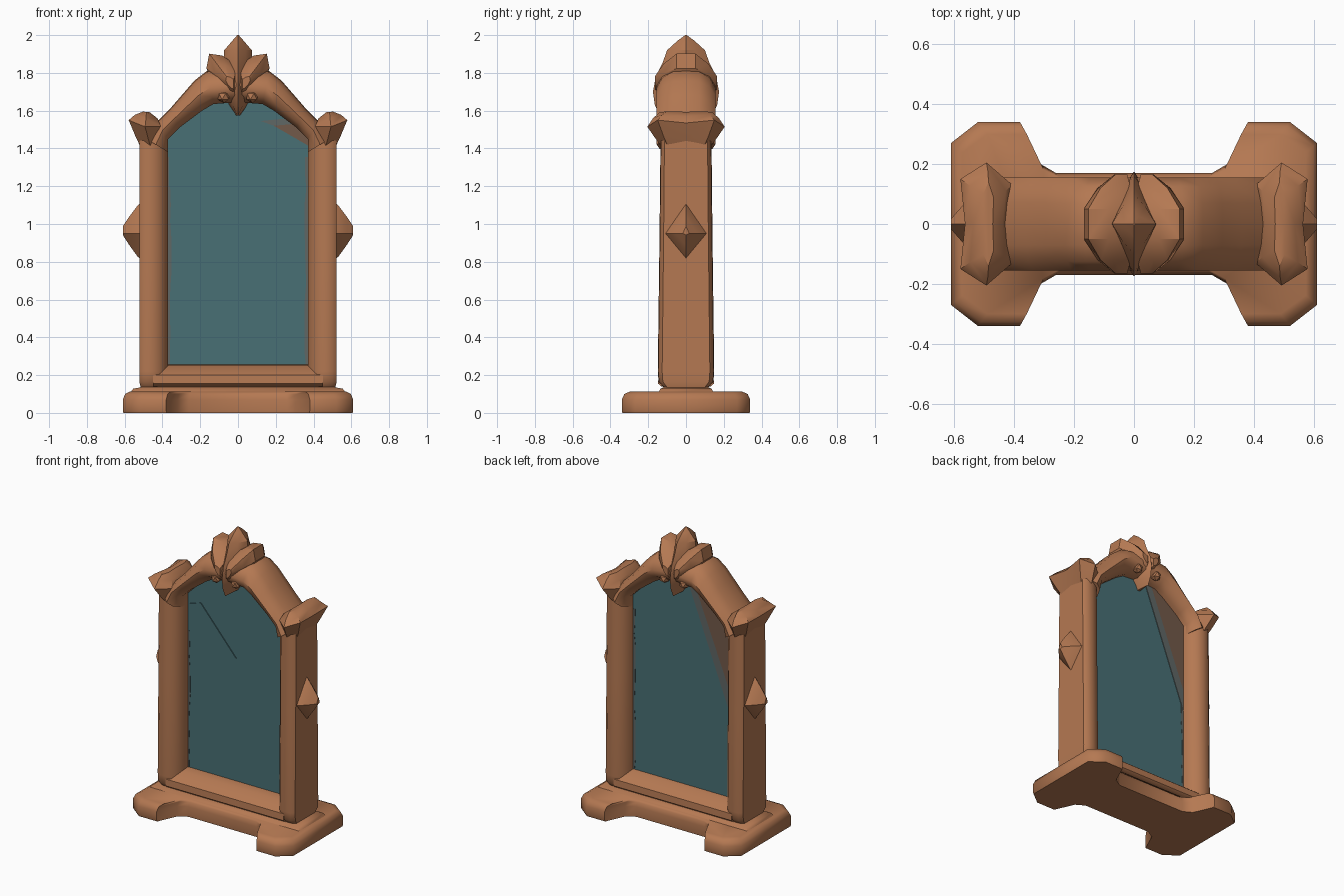
import bpy, bmesh, math, random
from mathutils import Vector

if "Cube" in bpy.data.objects:
    bpy.data.objects.remove(bpy.data.objects["Cube"])

random.seed(4)


def material(name, colour):
    m = bpy.data.materials.new(name)
    m.diffuse_color = (*colour, 1)
    m.use_nodes = True
    m.node_tree.nodes["Principled BSDF"].inputs["Base Color"].default_value = m.diffuse_color
    return m


WOOD = material("carved wood", (0.46, 0.19, 0.085))
GLASS = material("teal glass", (0.066, 0.16, 0.178))
STAIN = material("tarnished glass", (0.17, 0.10, 0.067))
EDGE = material("faded glass", (0.115, 0.135, 0.13))
FRONT, BACK = -0.015, 0.045  # faces of the glass


def loft(name, rings, mat=WOOD, angle=35):
    """Skin a stack of rings that all have the same number of points."""
    bm = bmesh.new()
    vs = [[bm.verts.new(p) for p in r] for r in rings]
    n = len(rings[0])
    for a, b in zip(vs, vs[1:]):
        for i in range(n):
            j = (i + 1) % n
            bm.faces.new((a[i], a[j], b[j], b[i]))
    bm.faces.new(vs[0])
    bm.faces.new(vs[-1])
    bmesh.ops.remove_doubles(bm, verts=bm.verts, dist=1e-5)
    bmesh.ops.recalc_face_normals(bm, faces=bm.faces)
    me = bpy.data.meshes.new(name)
    bm.to_mesh(me)
    bm.free()
    me.materials.append(mat)
    ob = bpy.data.objects.new(name, me)
    bpy.context.collection.objects.link(ob)
    bpy.ops.object.select_all(action='DESELECT')
    ob.select_set(True)
    bpy.context.view_layer.objects.active = ob
    bpy.ops.object.shade_smooth_by_angle(angle=math.radians(angle))
    return ob


def plate(name, outline, y0, y1, mat):
    return loft(name, [[(x, y, z) for x, z in outline] for y in (y0, y1)], mat, 20)


def front_plate(name, outline, mat, t=0.004):
    plate(name, outline, FRONT - t, FRONT + 0.002, mat)


def back_plate(name, outline, mat, t=0.004):
    plate(name, outline, BACK - 0.002, BACK + t, mat)


# Base: dumbbell outline with wide feet, rounded over at the top
quarter = [(0.61, 0.0), (0.61, 0.27), (0.52, 0.34), (0.38, 0.34), (0.32, 0.205), (0.26, 0.17)]
right = [(x, -y) for x, y in quarter[:0:-1]] + quarter
foot = right + [(-x, y) for x, y in quarter[::-1]] + [(-x, -y) for x, y in quarter[1:]]


def foot_ring(sx, sy, z):
    return [(x * sx, y * sy, z) for x, y in foot]


loft("base", [foot_ring(0.995, 0.99, 0), foot_ring(1, 1, 0.01), foot_ring(1, 1, 0.07),
              foot_ring(0.98, 0.96, 0.10), foot_ring(0.94, 0.88, 0.112)], angle=60)


def box_ring(hx, hy, z):
    return [(-hx, -hy, z), (hx, -hy, z), (hx, hy, z), (-hx, hy, z)]


# Plinth between base and frame
loft("plinth", [box_ring(0.575, 0.15, 0.10), box_ring(0.555, 0.135, 0.128),
                box_ring(0.50, 0.115, 0.138), box_ring(0.49, 0.11, 0.17)], angle=50)

# Bottom rail with a rounded sill on both faces
rail = [(-0.13, 0.14), (-0.148, 0.155), (-0.145, 0.20), (-0.08, 0.25), (-0.01, 0.257),
        (0.01, 0.257), (0.08, 0.25), (0.145, 0.20), (0.148, 0.155), (0.13, 0.14)]
loft("bottom_rail", [[(x, y, z) for y, z in rail] for x in (-0.45, 0.45)], angle=45)

# Mirror glass set deep in the frame
half = [(0.39, 0.23), (0.39, 1.45), (0.26, 1.57), (0.13, 1.65), (0, 1.67)]
pane = half + [(-x, z) for x, z in half[-2::-1]]
plate("mirror_glass", pane, FRONT, BACK, GLASS)
front_plate("cracked_shard", [(0, 1.10), (-0.27, 1.41), (-0.365, 1.38), (-0.365, 1.20)], GLASS, 0.006)

# Tarnished and faded patches on the glass
front_plate("front_tarnish", [(0.19, 1.52), (0.38, 1.41), (0.38, 1.47), (0.30, 1.53)], STAIN)
front_plate("front_fade", [(0.12, 1.545), (0.19, 1.52), (0.30, 1.53), (0.27, 1.56)], EDGE)
back_plate("back_tarnish", [(-0.10, 1.65), (-0.25, 1.57), (-0.38, 1.46), (-0.38, 0.95)], STAIN)
back_plate("back_fade", [(-0.05, 1.65), (-0.10, 1.65), (-0.38, 0.95), (-0.38, 0.80)], EDGE)

# Ragged faded rim along the sides of the glass
for sx in (-1, 1):
    zs = [0.25 + 0.085 * i for i in range(14)]
    rim = [(sx * (0.362 - random.uniform(0, 0.012)), z) for z in zs]
    rim += [(sx * 0.38, zs[-1]), (sx * 0.38, zs[0])]
    front_plate("front_faded_rim", rim, EDGE, 0.002)
    back_plate("back_faded_rim", rim, EDGE, 0.002)

# Arch: (inner point, outer point) stations from the right post to the crown
stations = [((0.37, 1.38), (0.50, 1.46)), ((0.37, 1.45), (0.43, 1.54)), ((0.31, 1.51), (0.36, 1.61)),
            ((0.25, 1.555), (0.295, 1.685)), ((0.19, 1.60), (0.23, 1.76)),
            ((0.13, 1.635), (0.165, 1.81)), ((0, 1.645), (0, 1.83))]
stations += [((-a[0], a[1]), (-b[0], b[1])) for a, b in stations[-2::-1]]
half_section = [(0, -0.01), (0.0, -0.08), (0.22, -0.14), (0.5, -0.155), (0.8, -0.125), (0.97, -0.07)]
section = half_section + [(1, 0)] + [(t, -y) for t, y in half_section[::-1]]


def arch_ring(a, b):
    pts = [(Vector(a).lerp(Vector(b), t), y) for t, y in section]
    return [(p.x, y, p.y) for p, y in pts]


loft("arch", [arch_ring(a, b) for a, b in stations], angle=50)

half_post = [(0.37, -0.01), (0.37, -0.078), (0.415, -0.138), (0.46, -0.148), (0.50, -0.145), (0.522, -0.125)]
post = half_post + [(x, -y) for x, y in half_post[::-1]]
# Capital seen from above, with a height for each point: pointed front, back and outer corners
capital = [(-0.085, -0.13, 0), (0, -0.205, 0), (0.085, -0.15, 0.035), (0.07, 0, 0.02),
           (0.085, 0.15, 0.035), (0, 0.205, 0), (-0.085, 0.13, 0), (-0.07, 0, 0)]

for sx, side in ((1, "right"), (-1, "left")):
    # Side post, pinched where it meets the plinth
    def post_ring(z, kx, ky):
        return [(sx * (0.44 + (x - 0.44) * kx), y * ky, z) for x, y in post]
    loft(side + "_post", [post_ring(0.135, 0.92, 0.8), post_ring(0.165, 1, 0.98), post_ring(0.22, 1, 1.01),
                          post_ring(0.9, 1, 0.95), post_ring(1.47, 1, 0.91)], angle=45)

    # Flared capital with a ridged top
    def cap_ring(cx, z, kx, ky, kz):
        return [(sx * (cx + x * kx), y * ky, z + h * kz) for x, y, h in capital]
    loft(side + "_capital", [cap_ring(0.462, 1.405, 0.62, 0.62, 0), cap_ring(0.475, 1.45, 0.78, 0.78, 0.3),
                             cap_ring(0.492, 1.515, 1.02, 1.0, 1), cap_ring(0.487, 1.56, 0.7, 0.85, 0.5),
                             cap_ring(0.485, 1.592, 0.2, 0.68, 0.1)], angle=35)

    # Diamond boss on the outer side of the post
    def diamond(x, k):
        return [(sx * x, 0, 0.965 + 0.15 * k), (sx * x, 0.115 * k, 0.95),
                (sx * x, 0, 0.965 - 0.155 * k), (sx * x, -0.115 * k, 0.95)]
    loft(side + "_diamond_boss", [diamond(0.51, 1), diamond(0.53, 0.9), diamond(0.575, 0.5),
                                  diamond(0.61, 0.15)], angle=20)

    # Curled side leaves of the crest, thick by the centre and thin at the tips
    leaf = [(0.0, 1.64), (0.06, 1.66), (0.13, 1.74), (0.17, 1.825), (0.155, 1.905), (0.085, 1.895), (0.0, 1.84)]

    def leaf_ring(y, k):
        return [(sx * (0.03 + (x - 0.03) * k), y, 1.74 + (z - 1.74) * k) for x, z in leaf]
    loft(side + "_crest_leaf", [leaf_ring(-0.165, 0.25), leaf_ring(-0.12, 0.65), leaf_ring(-0.05, 0.98),
                                leaf_ring(0.05, 0.98), leaf_ring(0.12, 0.65), leaf_ring(0.165, 0.25)], angle=30)

    # Small scroll knobs below the crest
    for sy in (-1, 1):
        bpy.ops.mesh.primitive_ico_sphere_add(subdivisions=1, radius=0.035,
                                              location=(sx * 0.075, sy * 0.125, 1.675))
        bpy.context.object.name = side + "_scroll_knob"
        bpy.context.object.data.materials.append(WOOD)

# Central crest: ridged leaf ending in a point above and below
levels = [(1.575, 0.012, 0.14), (1.63, 0.05, 0.165), (1.70, 0.095, 0.175), (1.78, 0.10, 0.16),
          (1.85, 0.075, 0.125), (1.92, 0.073, 0.10), (1.97, 0.03, 0.045), (2.0, 0.004, 0.004)]


def crest_ring(z, rx, ry):
    ring = [(rx, 0.0), (rx * 0.55, ry * 0.55), (0.0, ry), (-rx * 0.55, ry * 0.55)]
    return [(x, y, z) for x, y in ring] + [(-x, -y, z) for x, y in ring]


loft("center_crest", [crest_ring(*l) for l in levels], angle=30)
